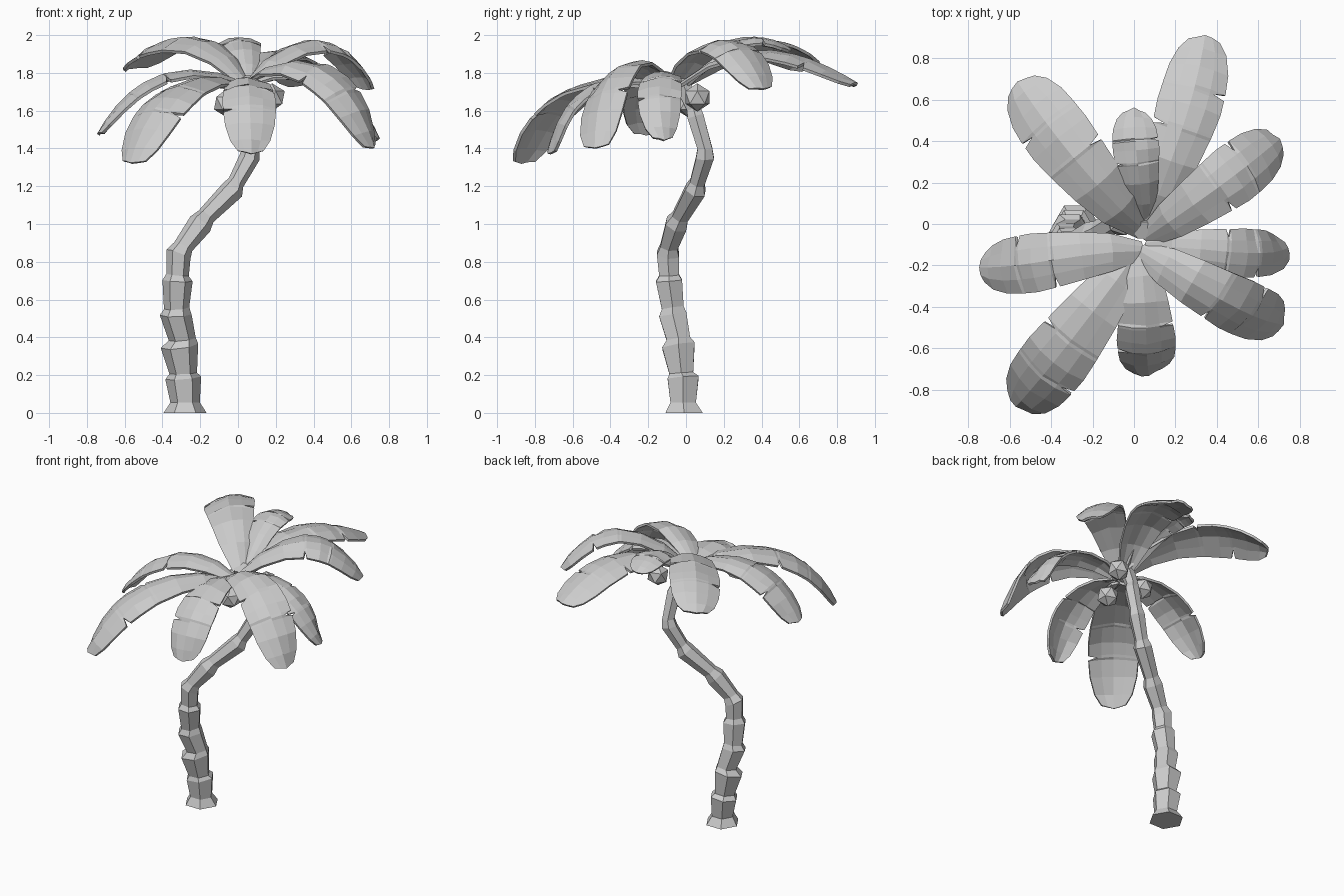
import bpy, bmesh, math, random
from mathutils import Matrix, Vector

random.seed(4)
if "Cube" in bpy.data.objects:
    bpy.data.objects.remove(bpy.data.objects["Cube"], do_unlink=True)

grey = bpy.data.materials.new("plain grey")
grey.use_nodes = True
grey.diffuse_color = (0.6, 0.6, 0.6, 1)
grey.node_tree.nodes["Principled BSDF"].inputs["Base Color"].default_value = (0.6, 0.6, 0.6, 1)


def make_object(name, bm):
    bmesh.ops.recalc_face_normals(bm, faces=bm.faces[:])
    mesh = bpy.data.meshes.new(name)
    bm.to_mesh(mesh)
    bm.free()
    mesh.materials.append(grey)
    obj = bpy.data.objects.new(name, mesh)
    bpy.context.collection.objects.link(obj)
    return obj


def bridge(bm, a, b, closed):
    n = len(a)
    for i in range(n if closed else n - 1):
        j = (i + 1) % n
        bm.faces.new((a[i], a[j], b[j], b[i]))


# Trunk: hexagonal rings (x, y, z, radius) flaring at every joint
rings = [(-.28, -.01, 0, .114), (-.28, -.015, .055, .078), (-.29, -.015, .185, .095),
         (-.29, -.025, .21, .073), (-.31, -.04, .355, .1), (-.295, -.04, .39, .072),
         (-.33, -.07, .52, .084), (-.325, -.07, .555, .067), (-.32, -.09, .7, .08),
         (-.32, -.09, .73, .06), (-.315, -.095, .84, .068), (-.29, -.09, .88, .053),
         (-.2, -.05, 1.0, .066), (-.17, -.03, 1.04, .05), (-.03, .05, 1.18, .062),
         (-.01, .06, 1.22, .045), (.06, .1, 1.35, .055), (.07, .1, 1.4, .045),
         (.06, .05, 1.57, .05), (.05, .04, 1.61, .042), (.04, -.03, 1.77, .05)]
bm = bmesh.new()
loops = []
for i, (x, y, z, r) in enumerate(rings):
    # each ring leans with the general sweep of the trunk
    before, after = rings[max(i - 2, 0)], rings[min(i + 2, len(rings) - 1)]
    axis = Vector([after[k] - before[k] for k in range(3)])
    turn = Vector((0, 0, 1)).rotation_difference(axis)
    loop = []
    for k in range(6):
        a = k * math.tau / 6
        p = Vector((r * math.cos(a), r * math.sin(a), 0))
        if i > 1:
            p.rotate(turn)
        loop.append(bm.verts.new(p + Vector((x, y, z))))
    loops.append(loop)
for a, b in zip(loops, loops[1:]):
    bridge(bm, a, b, True)
bm.faces.new(loops[0])
bm.faces.new(loops[-1])
make_object("trunk", bm)

# Coconuts hanging under the crown
for n, spot in enumerate([(.18, .06, 1.67), (.07, -.18, 1.62), (-.06, .01, 1.64)]):
    bm = bmesh.new()
    bmesh.ops.create_icosphere(bm, subdivisions=1, radius=.075)
    bmesh.ops.translate(bm, vec=spot, verts=bm.verts[:])
    make_object(f"coconut_{n + 1}", bm)


def along(points, t):
    """Smooth curve through four evenly spaced points."""
    total = Vector((0, 0, 0))
    for i, p in enumerate(points):
        w = 1
        for j in range(4):
            if j != i:
                w *= (3 * t - j) / (i - j)
        total += Vector(p) * w
    return total


OUTLINE = [(0, .3), (.2, .67), (.45, .88), (.65, 1), (.84, .96), (.95, .74), (1, .48)]
ROWS = [0, .18, .36, .52, .535, .55, .66, .735, .75, .765, .86, .95, 1]


def outline_width(t):
    for (t0, w0), (t1, w1) in zip(OUTLINE, OUTLINE[1:]):
        if t <= t1:
            return w0 + (w1 - w0) * (t - t0) / (t1 - t0)


def frond(name, width, twist, points, flip):
    """Arched leaf with a torn slit in each edge and a raised midrib."""
    bm = bmesh.new()
    rows = []
    for t in ROWS:
        centre = along(points, t)
        tangent = (along(points, t + .02) - along(points, t - .02)).normalized()
        side = tangent.cross(Vector((0, 0, 1))).normalized()
        side.rotate(Matrix.Rotation(math.radians(twist) * min(1, 2 * t), 3, tangent))
        normal = side.cross(tangent)
        half = width / 2 * outline_width(t)
        row = []
        for c in (-1, -.5, 0, .5, 1):
            reach = c
            if (t == .535 and c == -flip) or (t == .75 and c == flip):
                reach = c * .62
            drop = .28 * half * abs(reach) ** 1.5
            wobble = random.uniform(-.008, .008) if abs(c) == .5 else 0
            tip = tangent * (.02 * (1 - abs(c)) if t == 1 else 0)
            row.append(bm.verts.new(centre + side * half * reach
                                    - normal * (drop + wobble) + tip))
        rows.append(row)
    for a, b in zip(rows, rows[1:]):
        bridge(bm, a, b, False)
    obj = make_object(name, bm)
    solid = obj.modifiers.new("thickness", "SOLIDIFY")
    solid.thickness = .016
    solid.offset = 0


# Fronds: name, full width, twist in degrees, four points from crown to tip
fronds = [
    ("back_frond", .31, 0, [(.06, -.02, 1.74), (.17, .28, 1.9), (.27, .58, 1.89), (.34, .89, 1.75)]),
    ("back_right_frond", .33, -10, [(.05, -.03, 1.74), (-.16, .17, 1.95), (-.37, .42, 1.97), (-.55, .67, 1.84)]),
    ("short_back_frond", .22, 0, [(.05, 0, 1.74), (.03, .18, 1.91), (.01, .36, 1.98), (0, .54, 1.93)]),
    ("back_left_frond", .29, 8, [(.05, -.07, 1.74), (.27, .08, 1.93), (.49, .24, 1.95), (.69, .4, 1.73)]),
    ("left_frond", .23, 0, [(.06, -.11, 1.74), (.3, -.12, 1.8), (.55, -.14, 1.72), (.73, -.12, 1.46)]),
    ("front_left_frond", .29, 20, [(.03, -.13, 1.74), (.26, -.27, 1.85), (.51, -.41, 1.76), (.71, -.48, 1.42)]),
    ("front_frond", .28, 0, [(.03, -.13, 1.74), (.05, -.36, 1.77), (.06, -.58, 1.67), (.07, -.72, 1.39)]),
    ("front_right_frond", .33, 0, [(.01, -.14, 1.73), (-.18, -.4, 1.77), (-.39, -.67, 1.66), (-.56, -.87, 1.34)]),
    ("right_frond", .28, 0, [(.04, -.13, 1.74), (-.23, -.15, 1.81), (-.5, -.19, 1.74), (-.73, -.21, 1.49)]),
]
for n, (name, width, twist, points) in enumerate(fronds):
    frond(name, width, twist, points, -1 if n % 2 else 1)
